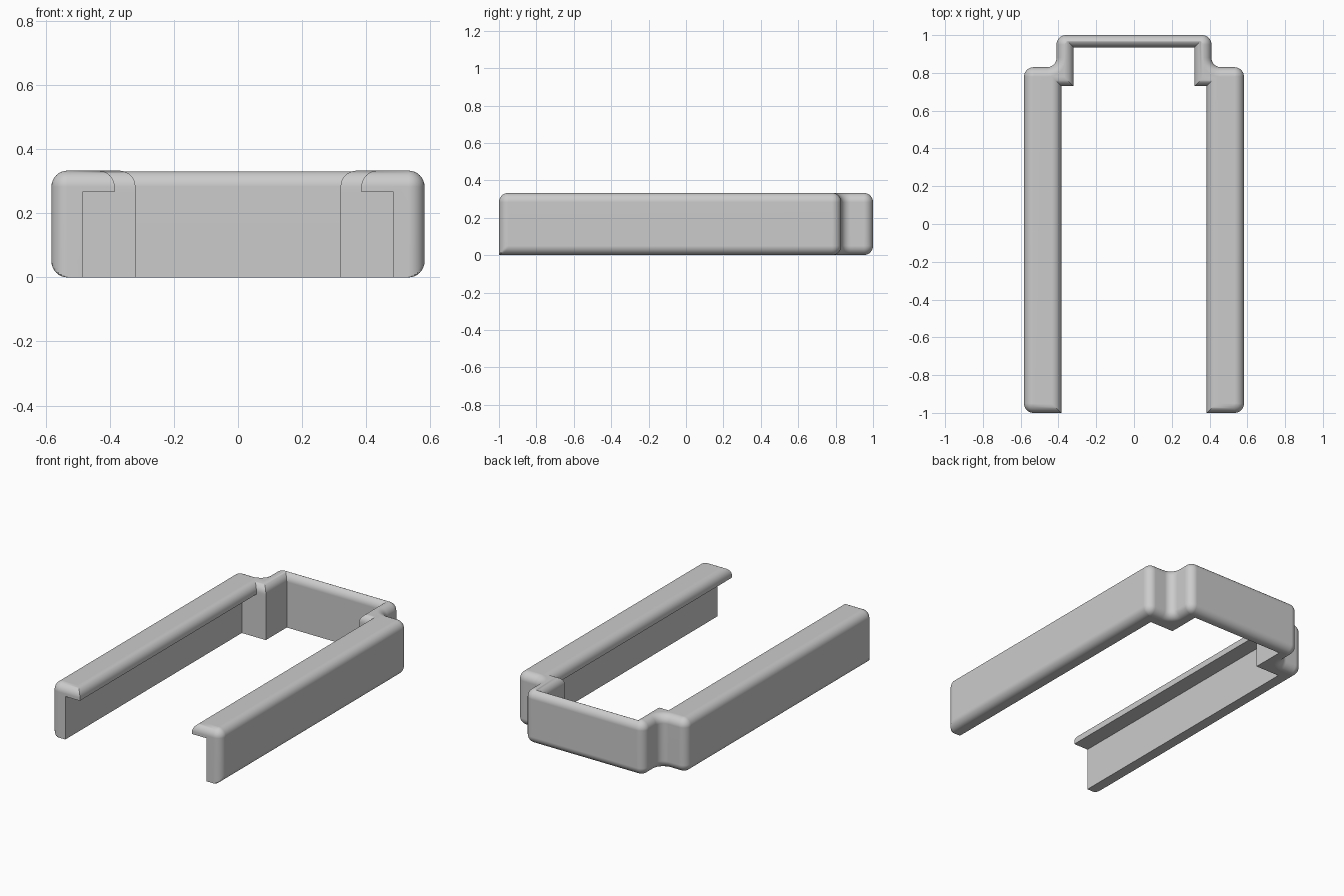
import bpy, bmesh
from math import sin, cos, pi, radians

cube = bpy.data.objects.get("Cube")
if cube:
    bpy.data.objects.remove(cube, do_unlink=True)

H, R, SEG = 0.333, 0.05, 8          # height, edge radius, steps per fillet
HALF_W, BACK_W = 0.582, 0.41        # half widths of rails and back bar
SHOULDER, TAB_Y = 0.83, 0.73        # back and front of the corner blocks


def mirrored(half):
    return half + [(-x, y) for x, y in reversed(half)]


def loft(name, rings):
    """Solid through a stack of (z, outline) rings with equal point counts."""
    bm = bmesh.new()
    loops = [[bm.verts.new((x, y, z)) for x, y in pts] for z, pts in rings]
    for low, high in zip(loops, loops[1:]):
        for i in range(len(low)):
            j = (i + 1) % len(low)
            bm.faces.new((low[i], low[j], high[j], high[i]))
    bm.faces.new(loops[-1])
    bm.faces.new(loops[0][::-1])
    bmesh.ops.remove_doubles(bm, verts=bm.verts, dist=0.00005)
    bmesh.ops.recalc_face_normals(bm, faces=bm.faces)
    mesh = bpy.data.meshes.new(name)
    bm.to_mesh(mesh)
    bm.free()
    obj = bpy.data.objects.new(name, mesh)
    bpy.context.collection.objects.link(obj)
    return obj


def outline(inset, square_front=False):
    """Stepped outer plan with filleted corners, moved inward by inset."""
    corners = [  # centre, start angle, sweep, radius
        (HALF_W - R, -1 + R, -90, 90, R - inset),
        (HALF_W - R, SHOULDER - R, 0, 90, R - inset),
        (BACK_W + R, SHOULDER + R, 270, -90, R + inset),
        (BACK_W - R, 1 - R, 0, 90, R - inset)]
    half = []
    for n, (cx, cy, start, sweep, rad) in enumerate(corners):
        keep = n == 0 and square_front
        if keep:
            rad = R
        for i in range(SEG + 1):
            a = radians(start + sweep * i / SEG)
            x, y = cx + rad * cos(a), cy + rad * sin(a)
            half.append((min(x, HALF_W - inset) if keep else x, y))
    return mirrored(half)


def opening(grow):
    half = [(0.385, -1.3), (0.385, TAB_Y), (0.32, TAB_Y), (0.32, 0.935)]
    return mirrored([(x + grow, y + grow) for x, y in half])


# Outer body: rounded over at the top, and at the bottom except the front ends
steps = [i / SEG * pi / 2 for i in range(SEG + 1)]
rings = [(R - R * cos(t), outline(R - R * sin(t), True)) for t in steps]
rings += [(H - R + R * sin(t), outline(R - R * cos(t))) for t in steps]
frame = loft("rail_frame", rings)

# Central opening whose top flares out to round the inner edge
flare = [(H - R + R * sin(t), opening(R - R * cos(t))) for t in steps]
cut_open = loft("opening_cutter",
                [(-0.1, opening(0))] + flare + [(H + 0.1, opening(R))])

# Pocket under the top lips of the rails
pocket = mirrored([(0.485, -1.3), (0.485, TAB_Y)])
cut_pocket = loft("pocket_cutter", [(-0.1, pocket), (0.267, pocket)])

bpy.ops.object.select_all(action='DESELECT')
frame.select_set(True)
bpy.context.view_layer.objects.active = frame
for cutter in (cut_pocket, cut_open):
    cutter.hide_render = True
    mod = frame.modifiers.new("cut", 'BOOLEAN')
    mod.operation = 'DIFFERENCE'
    mod.solver = 'EXACT'
    mod.object = cutter
    bpy.ops.object.modifier_apply(modifier=mod.name)
    bpy.data.objects.remove(cutter, do_unlink=True)

# Plain grey finish, smooth fillets and crisp edges
grey = bpy.data.materials.new("plain_grey")
grey.use_nodes = True
colour = (0.6, 0.6, 0.6, 1)
grey.diffuse_color = colour
grey.node_tree.nodes["Principled BSDF"].inputs["Base Color"].default_value = colour
frame.data.materials.clear()
frame.data.materials.append(grey)
bpy.ops.object.shade_smooth_by_angle(angle=radians(30))
normals = frame.modifiers.new("weighted_normals", 'WEIGHTED_NORMAL')
normals.keep_sharp = True
